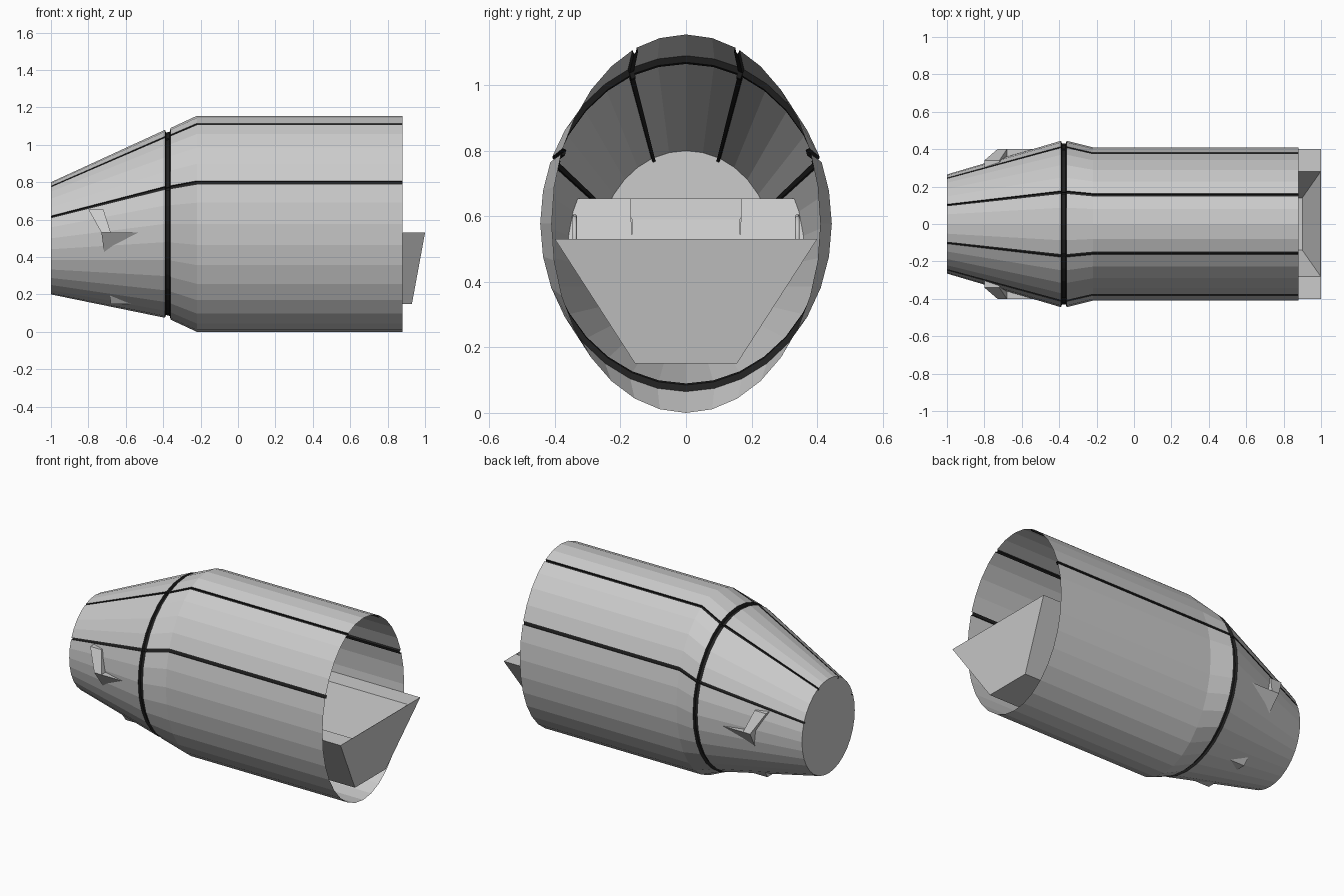
import bpy, bmesh, math

if "Cube" in bpy.data.objects:
    bpy.data.objects.remove(bpy.data.objects["Cube"])

dark = bpy.data.materials.new("dark_groove")
dark.diffuse_color = (0.015, 0.015, 0.015, 1)
dark.use_nodes = True
dark.node_tree.nodes["Principled BSDF"].inputs["Base Color"].default_value = dark.diffuse_color
grey = bpy.data.materials.new("plain_grey")
grey.diffuse_color = (0.6, 0.6, 0.6, 1)
grey.use_nodes = True
grey.node_tree.nodes["Principled BSDF"].inputs["Base Color"].default_value = grey.diffuse_color


def add_object(name, bm, recalc=True):
    if recalc:
        bmesh.ops.recalc_face_normals(bm, faces=bm.faces)
    me = bpy.data.meshes.new(name)
    bm.to_mesh(me)
    bm.free()
    ob = bpy.data.objects.new(name, me)
    bpy.context.collection.objects.link(ob)
    return ob


def quad(x0, x1, y, z):
    """Horizontal rectangle, symmetric in y."""
    return [(x0, -y, z), (x1, -y, z), (x1, y, z), (x0, y, z)]


def loft(name, rings, close=True, cap=True):
    """Skin a list of equal-length rings; cap ends or join last to first."""
    bm = bmesh.new()
    vs = [[bm.verts.new(p) for p in r] for r in rings]
    n = len(rings[0])
    for a, b in zip(vs, vs[1:]):
        for i in range(n):
            j = (i + 1) % n
            bm.faces.new((a[i], a[j], b[j], b[i]))
    if cap:
        bm.faces.new(vs[0][::-1])
        bm.faces.new(vs[-1])
    return add_object(name, bm)


# --- outer shell: elliptical loft with sunken panel grooves
# section: x, bottom z, top z, half width, sunken
sections = [(-1.0, 0.20, 0.80, 0.265, False),
            (-0.39, 0.075, 1.08, 0.445, False),
            (-0.385, 0.09, 1.065, 0.43, True),
            (-0.365, 0.085, 1.07, 0.43, True),
            (-0.36, 0.065, 1.09, 0.445, False),
            (-0.22, 0.0, 1.155, 0.41, False),
            (0.88, 0.0, 1.155, 0.41, False)]
SIDES = 32
groove_at = (2, 6, 10, 14)
outline = []                       # (angle, inset, groove face follows)
for i in range(SIDES):
    a = 2 * math.pi * i / SIDES
    if i in groove_at:
        d = 0.017
        outline += [(a - d, 0.0, True), (a - d, 0.012, True),
                    (a + d, 0.012, True), (a + d, 0.0, False)]
    else:
        outline.append((a, 0.0, False))

bm = bmesh.new()
rings = []
for x, z0, z1, w, _ in sections:
    zc, h = (z0 + z1) / 2, (z1 - z0) / 2
    rings.append([bm.verts.new((x, (w - s) * math.cos(a), zc + (h - s) * math.sin(a)))
                  for a, s, _ in outline])
for k, (r0, r1) in enumerate(zip(rings, rings[1:])):
    sunk = sections[k][4] or sections[k + 1][4]
    for i in range(len(outline)):
        j = (i + 1) % len(outline)
        f = bm.faces.new((r0[i], r0[j], r1[j], r1[i]))
        f.material_index = int(sunk or outline[i][2])
bm.faces.new(rings[0][::-1])       # flat nose plate; the rear stays open
shell = add_object("outer_shell", bm)
shell.data.materials.append(grey)
shell.data.materials.append(dark)

# --- open hopper running through the shell: outside, rim, inside, floor
loft("inner_hopper", [quad(-0.68, 0.93, 0.155, 0.15),
                      quad(-0.73, 1.0, 0.40, 0.53),
                      quad(-0.60, 0.998, 0.28, 0.53),
                      quad(-0.55, 0.90, 0.14, 0.19)])

# --- head wall at the nose end: two tall sides and a low, recessed middle
for s, side in ((-1, "left"), (1, "right")):
    low = [(-0.73, s * 0.165, 0.53), (-0.68, s * 0.165, 0.53),
           (-0.68, s * 0.40, 0.53), (-0.73, s * 0.40, 0.53)]
    high = [(-0.80, s * 0.19, 0.655), (-0.72, s * 0.17, 0.655),
            (-0.72, s * 0.34, 0.655), (-0.80, s * 0.34, 0.655)]
    loft("head_wall_" + side, [low, high])
loft("head_wall_middle", [quad(-0.73, -0.68, 0.165, 0.53),
                          quad(-0.765, -0.70, 0.165, 0.59),
                          quad(-0.80, -0.77, 0.19, 0.655)])

# --- small hoop handles on the rims
for s, side in ((-1, "left"), (1, "right")):
    cu = bpy.data.curves.new("handle", "CURVE")
    cu.dimensions = "3D"
    cu.bevel_depth = 0.007
    cu.bevel_resolution = 1
    sp = cu.splines.new("POLY")
    sp.points.add(8)
    for i, p in enumerate(sp.points):
        a = math.pi * i / 8
        p.co = (-0.3 + 0.07 * math.cos(a), s * 0.34, 0.53 + 0.07 * math.sin(a), 1)
    ob = bpy.data.objects.new("rim_handle_" + side, cu)
    bpy.context.collection.objects.link(ob)
